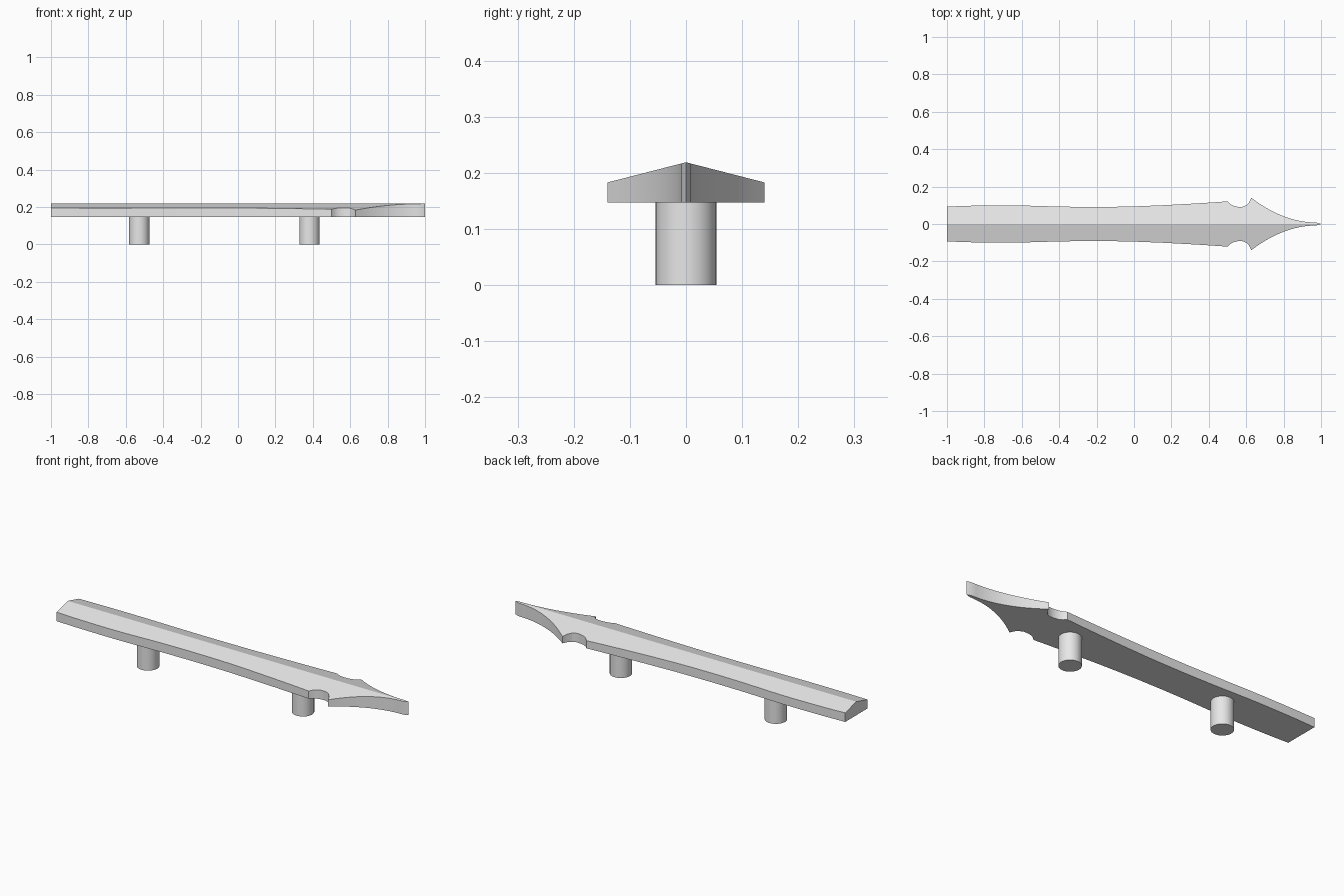
import bpy, bmesh, math

cube = bpy.data.objects.get("Cube")
if cube:
    bpy.data.objects.remove(cube)

BOTTOM, RIDGE, SLOPE = 0.147, 0.219, 0.257

grey = bpy.data.materials.new("light_grey")
grey.use_nodes = True
colour = (0.8, 0.8, 0.8, 1)
grey.diffuse_color = colour
grey.node_tree.nodes["Principled BSDF"].inputs["Base Color"].default_value = colour


def smooth(obj, degrees):
    bpy.ops.object.select_all(action="DESELECT")
    obj.select_set(True)
    bpy.context.view_layer.objects.active = obj
    bpy.ops.object.shade_smooth_by_angle(angle=math.radians(degrees))


# Half outline of the blade: gently waisted grip, rounded notch, concave point
outline = [(-1, 0.093), (-0.9, 0.097), (-0.8, 0.099), (-0.7, 0.1), (-0.6, 0.099),
           (-0.5, 0.096), (-0.4, 0.093), (-0.25, 0.091), (-0.1, 0.092), (0, 0.094),
           (0.15, 0.1), (0.3, 0.108), (0.4, 0.114), (0.5, 0.121),
           (0.514, 0.107), (0.532, 0.097), (0.555, 0.092), (0.58, 0.092),
           (0.6, 0.1), (0.616, 0.116)]
START, END, STEPS = 0.627, 0.975, 14
for i in range(STEPS + 1):
    t = i / STEPS
    outline.append((START + (END - START) * t, 0.008 + 0.132 * (1 - t) ** 2))
outline.append((1, 0))

# Blade: a ridged five-sided section carried along the outline
bm = bmesh.new()
rings = []
for x, w in outline:
    edge = RIDGE - SLOPE * w
    section = [(-w, BOTTOM), (w, BOTTOM), (w, edge), (0, RIDGE), (-w, edge)]
    rings.append([bm.verts.new((x, y, z)) for y, z in section])
for a, b in zip(rings, rings[1:]):
    for i in range(5):
        j = (i + 1) % 5
        bm.faces.new((a[i], a[j], b[j], b[i]))
bm.faces.new(rings[0])
bmesh.ops.remove_doubles(bm, verts=bm.verts, dist=0.0001)
bmesh.ops.recalc_face_normals(bm, faces=bm.faces)
mesh = bpy.data.meshes.new("blade")
bm.to_mesh(mesh)
bm.free()
blade = bpy.data.objects.new("blade", mesh)
bpy.context.collection.objects.link(blade)
blade.data.materials.append(grey)
smooth(blade, 22)

# Two round posts below
for name, x in (("rear_post", -0.528), ("front_post", 0.382)):
    height = BOTTOM + 0.003
    bpy.ops.mesh.primitive_cylinder_add(vertices=48, radius=0.054, depth=height,
                                        location=(x, 0, height / 2))
    post = bpy.context.object
    post.name = name
    post.data.materials.append(grey)
    smooth(post, 30)
